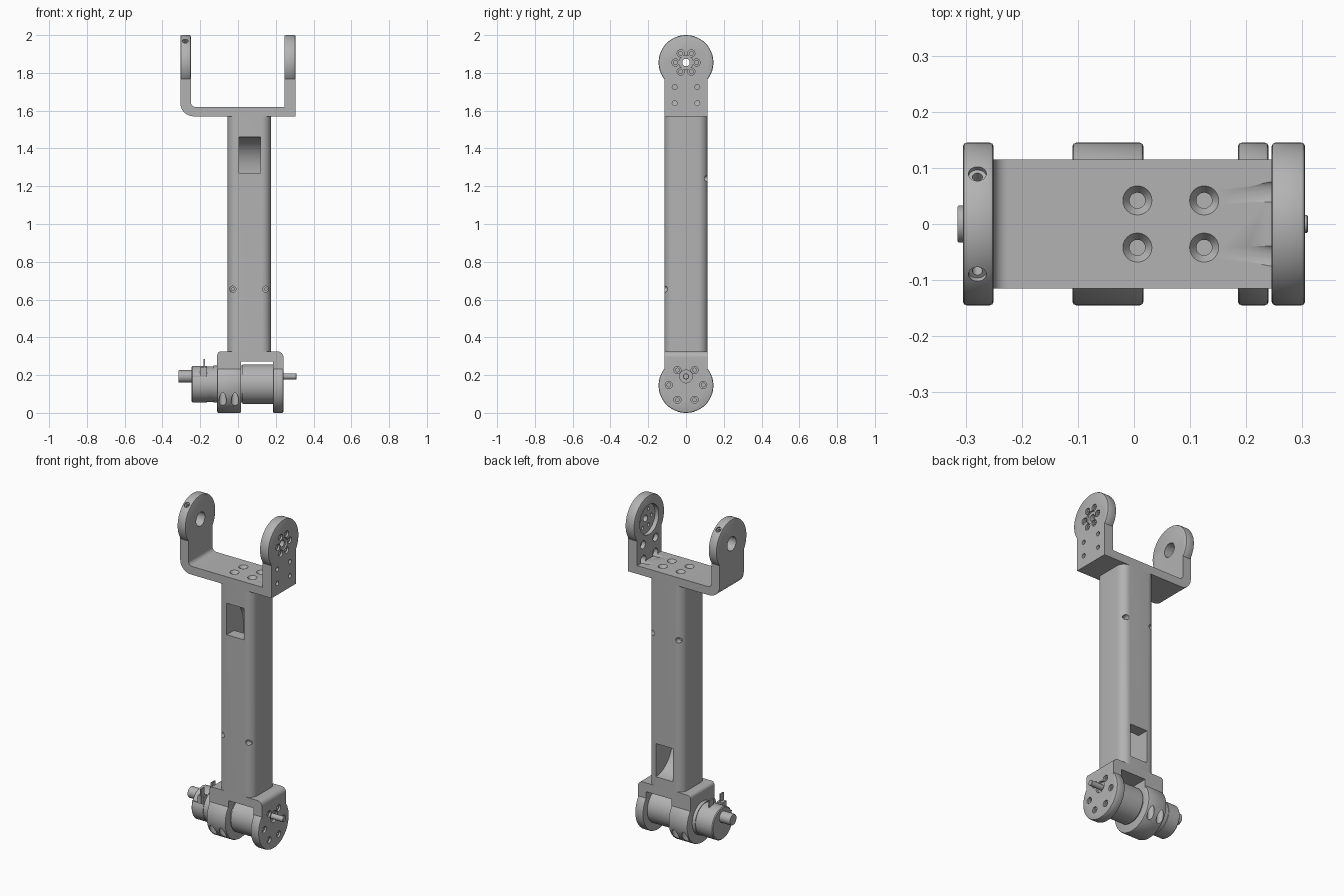
import bpy, bmesh
from math import sin, cos, radians
from mathutils import Vector

if "Cube" in bpy.data.objects:
    bpy.data.objects.remove(bpy.data.objects["Cube"])

grey = bpy.data.materials.new("machined grey")
grey.use_nodes = True
GREY = (0.45, 0.45, 0.45, 1)
grey.diffuse_color = GREY
grey.node_tree.nodes["Principled BSDF"].inputs["Base Color"].default_value = GREY

X, Y, Z = Vector((1, 0, 0)), Vector((0, 1, 0)), Vector((0, 0, 1))
parts = []


def finish(name, bm):
    bmesh.ops.recalc_face_normals(bm, faces=bm.faces)
    mesh = bpy.data.meshes.new(name)
    bm.to_mesh(mesh)
    bm.free()
    mesh.materials.append(grey)
    obj = bpy.data.objects.new(name, mesh)
    bpy.context.collection.objects.link(obj)
    parts.append(obj)
    return obj


def lathe(name, loc, direction, rings, sides=32):
    """Solid of revolution: rings are (radius, distance along direction)."""
    bm = bmesh.new()
    turn = Vector(direction).to_track_quat('Z', 'Y')
    loops = []
    for r, t in rings:
        loops.append([bm.verts.new(Vector(loc) + turn @ Vector(
            (r * cos(radians(360 * i / sides)), r * sin(radians(360 * i / sides)), t)))
            for i in range(sides)])
    bm.faces.new(loops[0])
    bm.faces.new(loops[-1])
    for a, b in zip(loops, loops[1:]):
        for i in range(sides):
            j = (i + 1) % sides
            bm.faces.new((a[i], a[j], b[j], b[i]))
    return finish(name, bm)


def prism(name, points, axis, lo, hi):
    """Extrude a closed 2D outline along one axis."""
    place = {'x': lambda p, t: (t, p[0], p[1]), 'y': lambda p, t: (p[0], t, p[1]),
             'z': lambda p, t: (p[0], p[1], t)}[axis]
    bm = bmesh.new()
    a = [bm.verts.new(place(p, lo)) for p in points]
    b = [bm.verts.new(place(p, hi)) for p in points]
    bm.faces.new(a)
    bm.faces.new(b)
    for i in range(len(a)):
        j = (i + 1) % len(a)
        bm.faces.new((a[i], a[j], b[j], b[i]))
    return finish(name, bm)


def arc(cx, cy, rx, start, end, ry=None, steps=10):
    ry = ry or rx
    angles = [radians(start + (end - start) * i / steps) for i in range(steps + 1)]
    return [(cx + rx * cos(a), cy + ry * sin(a)) for a in angles]


def box(name, x0, x1, y0, y1, z0, z1):
    return prism(name, [(x0, y0), (x1, y0), (x1, y1), (x0, y1)], 'z', z0, z1)


def boolean(obj, tool, operation='DIFFERENCE'):
    mod = obj.modifiers.new("cut", 'BOOLEAN')
    mod.operation, mod.solver, mod.object = operation, 'EXACT', tool
    graph = bpy.context.evaluated_depsgraph_get()
    graph.update()
    mesh = bpy.data.meshes.new_from_object(obj.evaluated_get(graph))
    obj.modifiers.clear()
    obj.data = mesh
    parts.remove(tool)
    bpy.data.objects.remove(tool)


def drill(obj, loc, direction, rings, sides=24):
    boolean(obj, lathe("drill", loc, direction, rings, sides))


def disc(x0, x1, z, r=0.145, edge=0.007):
    return lathe("disc", (x0, 0, z), X, [(r - edge, 0), (r - 0.3 * edge, 0.3 * edge), (r, edge),
                 (r, x1 - x0 - edge), (r - 0.3 * edge, x1 - x0 - 0.3 * edge),
                 (r - edge, x1 - x0)], 64)


def bolt_circle(z, radius):
    return [(radius * cos(radians(60 * i)), z + radius * sin(radians(60 * i))) for i in range(6)]


HEAD = [(0.019, -0.02), (0.019, 0.012), (0.01, 0.012), (0.01, 0.075)]

# Upper fork: bent U strip with a round ear on each arm
top = 1.855
fork = prism("upper_fork", [(-0.305, top)] + arc(-0.235, 1.64, 0.07, 180, 270)
             + [(0.305, 1.57), (0.305, top), (0.245, top), (0.245, 1.62)]
             + arc(-0.225, 1.645, 0.025, 270, 180) + [(-0.25, top)], 'y', -0.115, 0.115)
for x0, x1 in ((-0.305, -0.25), (0.245, 0.305)):
    boolean(fork, disc(x0, x1, top), 'UNION')
drill(fork, (-0.4, 0, top), X, [(0.042, 0), (0.042, 0.2)])
drill(fork, (0.2, 0, top), X, [(0.09, 0), (0.09, 0.07)], 48)
drill(fork, (0.33, 0, top), -X, [(0.037, 0), (0.037, 0.035), (0.02, 0.035), (0.02, 0.1)])
for y, z in bolt_circle(top, 0.056):
    drill(fork, (0.305, y, z), -X, HEAD)
for s in (-1, 1):
    # Arm screws with sloping tool grooves in the floor
    drill(fork, (0.33, s * 0.06, 1.725), -X, [(0.013, 0), (0.013, 0.06), (0.024, 0.06), (0.024, 0.11)])
    drill(fork, (0.33, s * 0.06, 1.64), -X, [(0.013, 0), (0.013, 0.1)])
    drill(fork, (0.275, s * 0.06, 1.632), (-0.1, -s * 0.01, 0.012), [(0.024, 0), (0.024, 0.22)])
    # Countersunk floor screws
    for x in (0.006, 0.125):
        drill(fork, (x, s * 0.042, 1.63), -Z, [(0.03, 0), (0.026, 0.01), (0.014, 0.028), (0.014, 0.05)])
    # Radial set screws in the ear rim
    rim = Vector((0, s * 0.09, 0.114)).normalized()
    drill(fork, Vector((-0.279, 0, top)) + rim * 0.16, -rim,
          [(0.016, 0), (0.016, 0.025), (0.009, 0.025), (0.009, 0.05)])

# Arm tube: rounded column with a cable passage from front to back
cx, hw, rad = 0.06, 0.115, 0.05
outline = []
for sx, sy, a in ((1, 1, 0), (-1, 1, 90), (-1, -1, 180), (1, -1, 270)):
    outline += arc(cx + sx * (hw - rad), sy * (hw - rad), rad, a, a + 90)
tube = prism("arm_tube", outline, 'z', 0.325, 1.57)
boolean(tube, prism("cable_passage", [(-0.2, 1.27), (-0.045, 1.27)]
                    + arc(0.115, 0.56, 0.16, 180, 270, 0.18) + [(0.2, 0.38), (0.2, 0.58), (0.045, 0.58)]
                    + arc(-0.115, 1.28, 0.16, 0, 90, 0.18) + [(-0.2, 1.46)], 'x', 0.005, 0.12))
for x in (-0.027, 0.147):
    for s, z in ((-1, 0.655), (1, 1.24)):
        drill(tube, (x, s * 0.2, z), -s * Y, [(0.016, 0), (0.016, 0.122), (0.007, 0.122), (0.007, 0.15)])

# Lower bracket: clamp collar on one side, end plate on the other
low = 0.145
bracket = prism("lower_bracket", [(-0.11, low)] + arc(-0.09, 0.305, 0.02, 180, 90)
                + arc(0.21, 0.295, 0.03, 90, 0) + [(0.24, low), (0.185, low), (0.185, 0.272),
                                                   (0.017, 0.272), (0.017, low)], 'y', -0.115, 0.115)
for x0, x1 in ((-0.11, 0.017), (0.185, 0.24)):
    boolean(bracket, disc(x0, x1, low), 'UNION')
for y, z in bolt_circle(0.148, 0.091):
    drill(bracket, (0.24, y, z), -X, HEAD)
drill(bracket, (0.26, 0, 0.193), -X, [(0.034, 0), (0.034, 0.035)])
for x in (-0.081, -0.016):
    for s in (-1, 1):
        drill(bracket, (x, s * 0.12, -0.05), Z, [(0.02, 0), (0.02, 0.19)])

# Drive motor with stepped casing, output shaft and rear pin
lathe("motor_body", (0, 0, 0.152), X, [(0.092, -0.245), (0.097, -0.24), (0.097, -0.165), (0.094, -0.165),
      (0.094, -0.13), (0.098, -0.13), (0.098, 0.025), (0.105, 0.025), (0.105, 0.19)], 64)
lathe("output_shaft", (-0.315, 0, 0.193), X, [(0.031, 0), (0.033, 0.003), (0.033, 0.08)])
lathe("rear_pin", (0.18, 0, 0.193), X, [(0.016, 0), (0.016, 0.128), (0.014, 0.13)])
box("front_terminal", -0.182, -0.174, -0.102, -0.07, 0.2, 0.285)
box("top_terminal", -0.182, -0.174, 0.0, 0.035, 0.23, 0.285)
box("terminal_base", -0.2, -0.165, -0.1, -0.06, 0.195, 0.24)
box("casing_seam", -0.24, -0.165, -0.094, -0.08, 0.191, 0.195)

# Smooth the round surfaces and keep machined edges crisp
bpy.ops.object.select_all(action='DESELECT')
for obj in parts:
    obj.select_set(True)
bpy.context.view_layer.objects.active = fork
bpy.ops.object.shade_smooth_by_angle(angle=radians(30))
